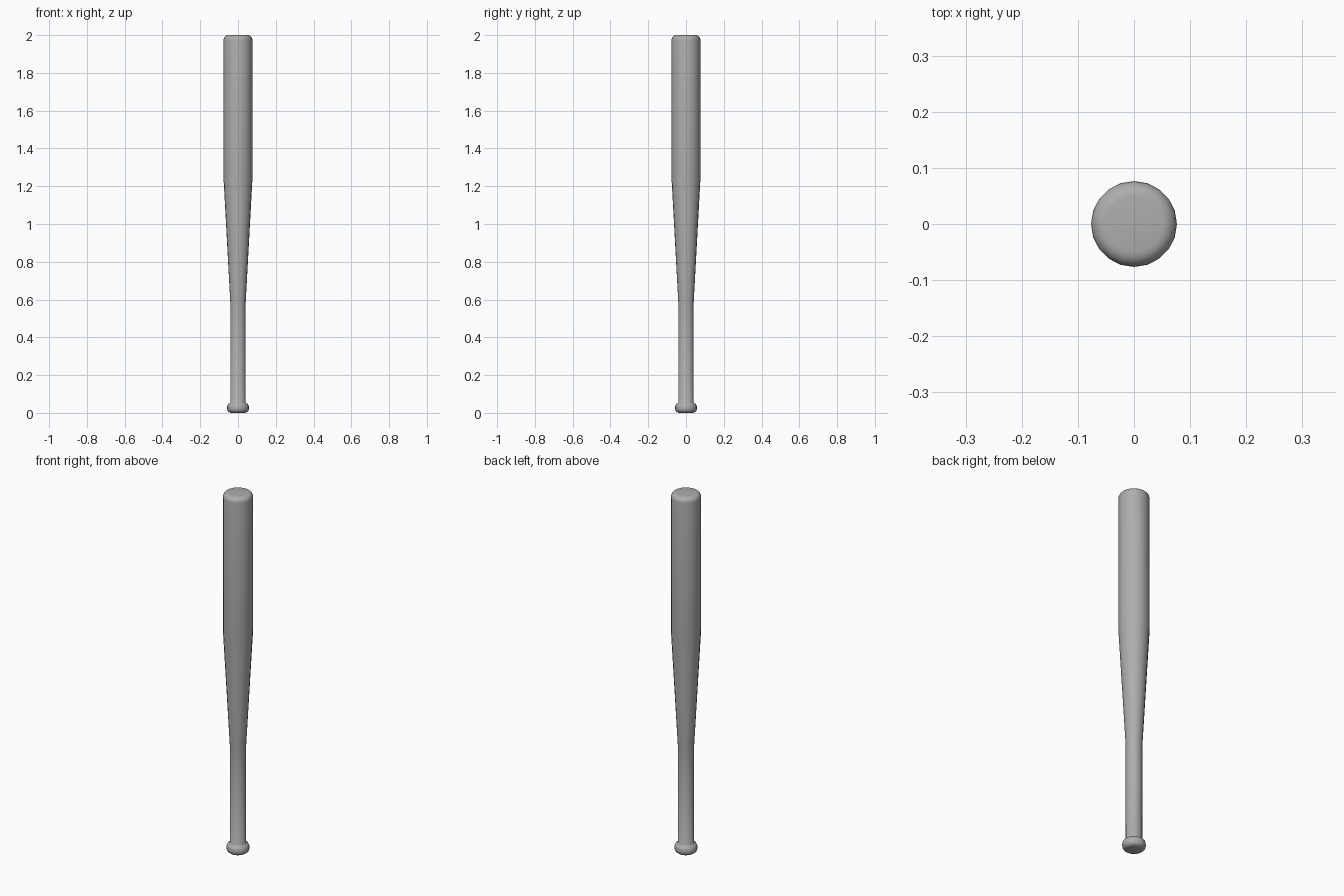
import bpy, bmesh, math

if "Cube" in bpy.data.objects:
    bpy.data.objects.remove(bpy.data.objects["Cube"])

SIDES = 20


def lathe(name, profile):
    """Revolve (radius, z) points around z and cap both ends."""
    bm = bmesh.new()
    rings = []
    for r, z in profile:
        rings.append([bm.verts.new((r * math.cos(math.tau * i / SIDES),
                                    r * math.sin(math.tau * i / SIDES), z))
                      for i in range(SIDES)])
    for low, high in zip(rings, rings[1:]):
        for i in range(SIDES):
            j = (i + 1) % SIDES
            bm.faces.new((low[i], low[j], high[j], high[i]))
    bm.faces.new(rings[0][::-1])
    bm.faces.new(rings[-1])
    mesh = bpy.data.meshes.new(name)
    bm.to_mesh(mesh)
    bm.free()
    obj = bpy.data.objects.new(name, mesh)
    bpy.context.collection.objects.link(obj)
    bpy.ops.object.select_all(action='DESELECT')
    obj.select_set(True)
    bpy.context.view_layer.objects.active = obj
    bpy.ops.object.shade_smooth_by_angle(angle=math.radians(40))
    return obj


def rounded(r, z, radius, start, end, steps=5):
    """Arc points for a rounded profile edge."""
    return [(r + radius * math.cos(math.radians(start + (end - start) * k / steps)),
             z + radius * math.sin(math.radians(start + (end - start) * k / steps)))
            for k in range(steps + 1)]


# One continuous turned bat: knob, straight grip, taper, barrel, rounded tip
knob = rounded(0.035, 0.023, 0.023, -90, 0, 4) + [(0.057, 0.036), (0.053, 0.046), (0.043, 0.052)]
grip_and_taper = [(0.041, 0.055), (0.041, 0.59), (0.0765, 1.24)]
tip = rounded(0.0505, 1.974, 0.026, 0, 90)
bat = lathe("bat", knob + grip_and_taper + tip)

# Dark grey finish
grey = bpy.data.materials.new("dark_grey")
grey.diffuse_color = (0.42, 0.42, 0.42, 1)
grey.use_nodes = True
grey.node_tree.nodes["Principled BSDF"].inputs["Base Color"].default_value = grey.diffuse_color
bat.data.materials.append(grey)
